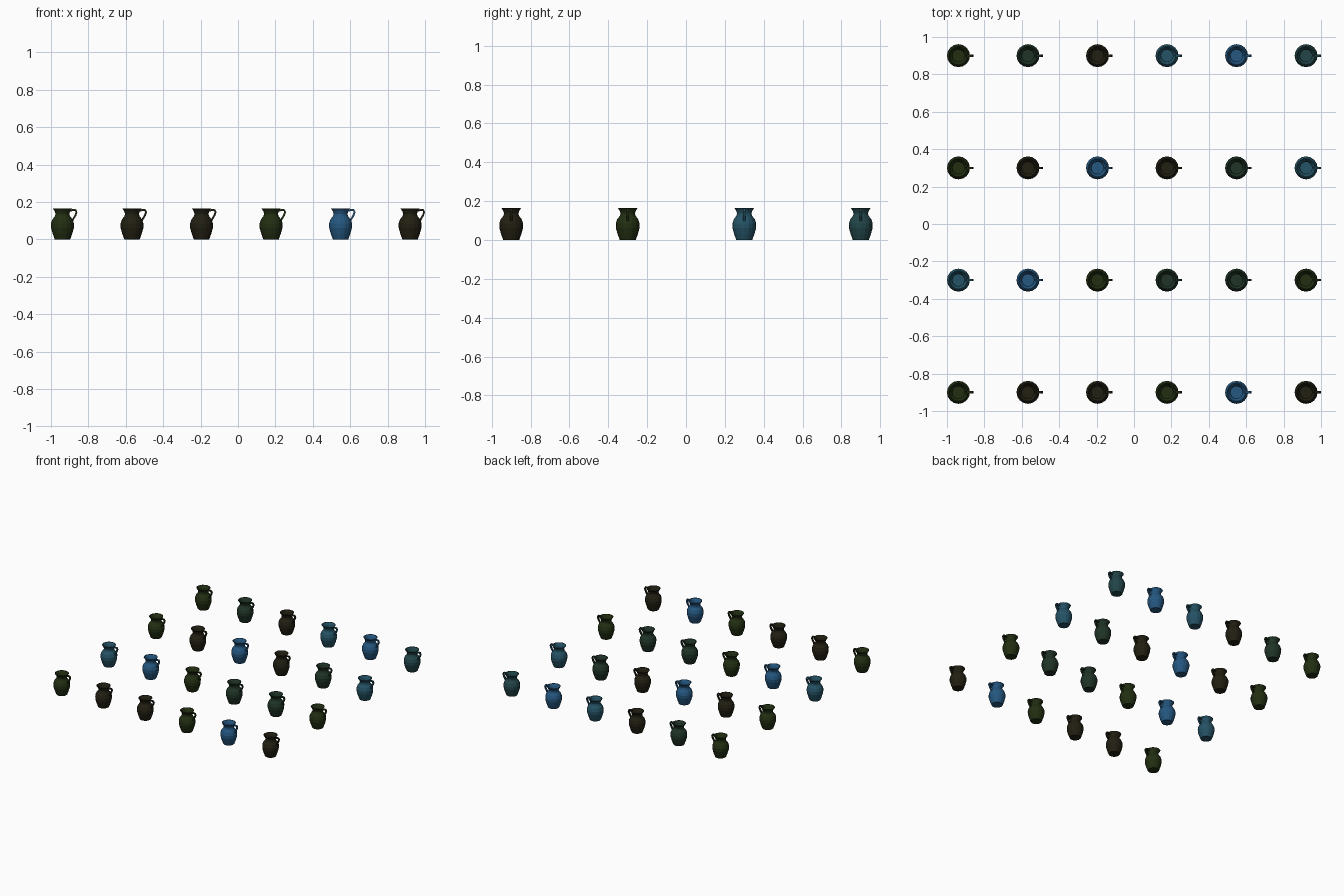
import bpy, bmesh, math

if "Cube" in bpy.data.objects:
    bpy.data.objects.remove(bpy.data.objects["Cube"])

SIDES = 16
# Outer wall upwards, then the inner wall back down (radius, z)
PROFILE = [(0.041, 0.0), (0.052, 0.030), (0.061, 0.062), (0.0615, 0.085),
           (0.054, 0.107), (0.040, 0.125), (0.037, 0.137), (0.042, 0.152),
           (0.052, 0.166), (0.047, 0.166), (0.037, 0.152), (0.032, 0.137),
           (0.035, 0.125), (0.049, 0.105), (0.056, 0.085), (0.055, 0.062),
           (0.046, 0.030), (0.036, 0.008)]
# Handle centre line (x, z)
HANDLE = [(0.040, 0.153), (0.058, 0.158), (0.070, 0.157), (0.075, 0.146),
          (0.069, 0.128), (0.059, 0.112), (0.053, 0.100)]

COLORS = {
    "green": (0.016, 0.028, 0.006, 1), "brown": (0.016, 0.014, 0.006, 1),
    "forest": (0.014, 0.034, 0.020, 1), "teal": (0.016, 0.060, 0.066, 1),
    "sea": (0.018, 0.085, 0.130, 1), "blue": (0.018, 0.095, 0.215, 1),
}
LAYOUT = [  # back row to front row
    (0.9, "green forest brown sea blue teal"),
    (0.3, "green brown blue brown forest sea"),
    (-0.3, "sea blue green forest forest green"),
    (-0.9, "green brown brown green blue brown"),
]


def bridge(bm, a, b):
    n = len(a)
    for i in range(n):
        j = (i + 1) % n
        bm.faces.new((a[i], a[j], b[j], b[i]))


def jug_mesh(name, mat):
    bm = bmesh.new()
    # Lathed body with open mouth
    rings = [[bm.verts.new((r * math.cos(2 * math.pi * i / SIDES),
                            r * math.sin(2 * math.pi * i / SIDES), z))
              for i in range(SIDES)] for r, z in PROFILE]
    for a, b in zip(rings, rings[1:]):
        bridge(bm, a, b)
    bm.faces.new(rings[0][::-1])
    bm.faces.new(rings[-1])
    # Handle: rectangular strap swept along its centre line
    loops = []
    for k, (x, z) in enumerate(HANDLE):
        p, q = HANDLE[max(k - 1, 0)], HANDLE[min(k + 1, len(HANDLE) - 1)]
        dx, dz = q[0] - p[0], q[1] - p[1]
        d = math.hypot(dx, dz)
        nx, nz = -dz / d * 0.005, dx / d * 0.005
        loops.append([bm.verts.new((x + s * nx, t * 0.006, z + s * nz))
                      for s, t in ((1, 1), (1, -1), (-1, -1), (-1, 1))])
    for a, b in zip(loops, loops[1:]):
        bridge(bm, a, b)
    bm.faces.new(loops[0][::-1])
    bm.faces.new(loops[-1])
    bmesh.ops.recalc_face_normals(bm, faces=bm.faces[:])
    me = bpy.data.meshes.new(name)
    bm.to_mesh(me)
    bm.free()
    me.materials.append(mat)
    return me


# One shared mesh per glaze colour
meshes = {}
for cname, col in COLORS.items():
    mat = bpy.data.materials.new(cname + "_glaze")
    mat.diffuse_color = col
    mat.use_nodes = True
    mat.node_tree.nodes["Principled BSDF"].inputs["Base Color"].default_value = mat.diffuse_color
    meshes[cname] = jug_mesh("jug_" + cname, mat)

# Six by four grid of jugs
for row, (y, names) in enumerate(LAYOUT):
    for c, cname in enumerate(names.split()):
        ob = bpy.data.objects.new(f"jug_{row + 1}_{c + 1}", meshes[cname])
        ob.location = (-0.9385 + c * 0.3717, y, 0)
        bpy.context.collection.objects.link(ob)
